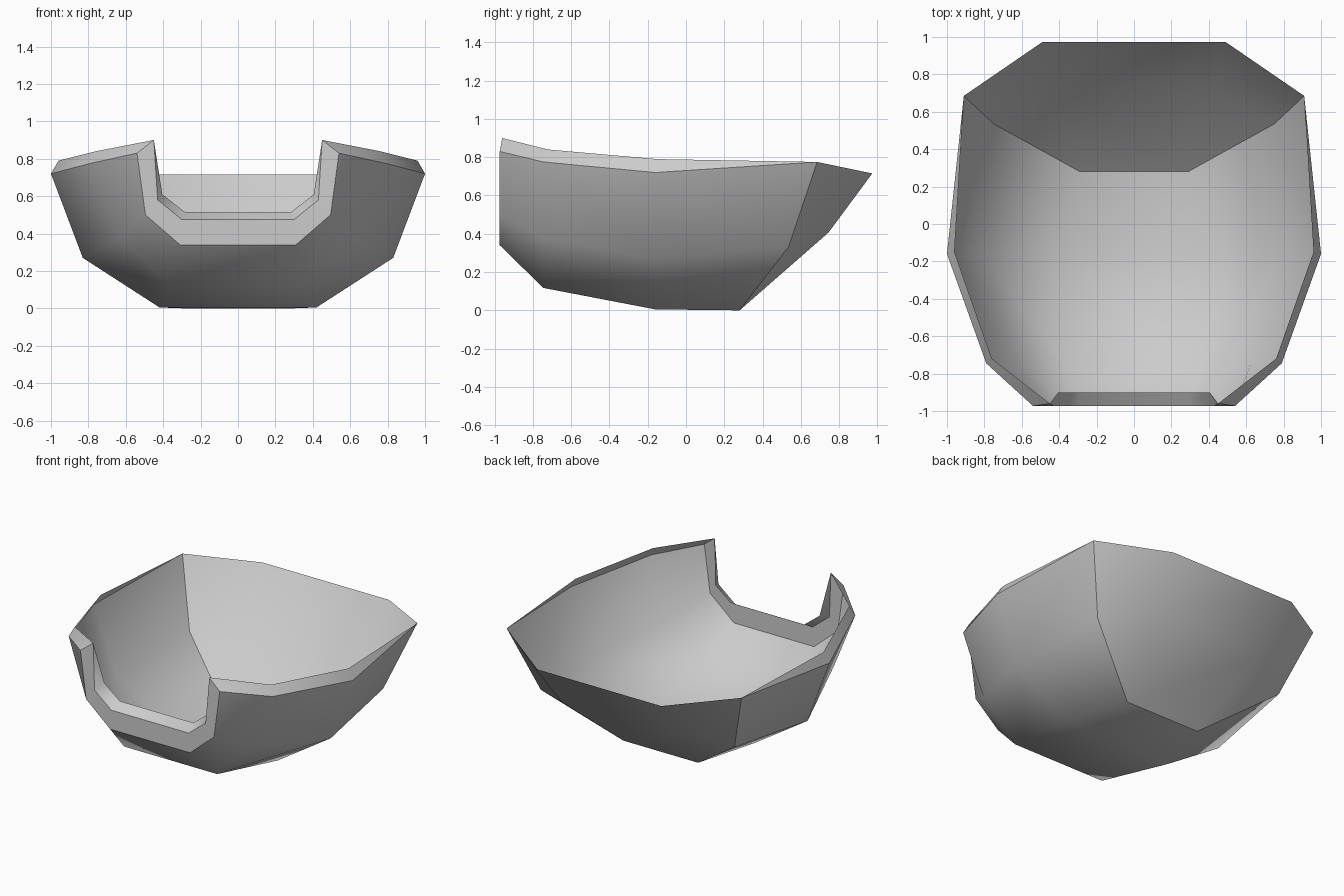
import bpy, bmesh

cube = bpy.data.objects.get("Cube")
if cube:
    bpy.data.objects.remove(cube)

grey = bpy.data.materials.new("plain_grey")
grey.use_nodes = True
colour = (0.6, 0.6, 0.6, 1)
grey.diffuse_color = colour
grey.node_tree.nodes["Principled BSDF"].inputs["Base Color"].default_value = colour

bm = bmesh.new()
patch = bm.faces.layers.int.new("patch")
verts = {}


def vert(co):
    """Share one vertex wherever two sections meet."""
    if co not in verts:
        verts[co] = bm.verts.new(co)
    return verts[co]


def pair(x, y, z):
    return [vert((x, y, z)), vert((-x, y, z))]


def section(*half):
    """U-shaped cross-section, from the left rim under to the right rim."""
    return [vert(p) for p in half] + [vert((-x, y, z)) for x, y, z in reversed(half)]


def face(corners, group):
    corners = list(dict.fromkeys(corners))
    if len(corners) > 2:
        bm.faces.new(corners)[patch] = group


# Cross-sections of the thin shell, back to front, then the notch edge and lip
back = section((0.91, 0.685, 0.775), (0.75, 0.535, 0.33), (0.29, 0.28, 0))
loops = [
    back,
    section((1.0, -0.16, 0.72), (0.83, -0.16, 0.27), (0.42, -0.16, 0.005)),
    section((0.79, -0.745, 0.775), (0.625, -0.745, 0.375), (0.36, -0.745, 0.117)),
    section((0.54, -0.973, 0.83), (0.495, -0.973, 0.5), (0.31, -0.973, 0.34)),
    section((0.45, -0.96, 0.9), (0.43, -0.973, 0.58), (0.3, -0.973, 0.475)),
    section((0.45, -0.96, 0.9), (0.405, -0.9, 0.61), (0.285, -0.9, 0.515)),
]

# Skin the shell wall, the front edge and the lip
WALL, FRONT, LIP, RIM, PANEL = range(5)
for k, group in enumerate([WALL, WALL, WALL, FRONT, LIP]):
    a, b = loops[k], loops[k + 1]
    for i in range(5):
        if k == 1 and i == 1:      # fold across the lower left quarter
            face([b[2], a[2], a[1]], group)
            face([b[1], b[2], a[1]], group)
        elif k == 1 and i == 3:    # and the lower right one
            face([b[3], a[4], a[3]], group)
            face([b[3], b[4], a[4]], group)
        else:
            face([b[i], b[i + 1], a[i + 1], a[i]], group)

# Rim flange folded in along the top, tapering to nothing at the back
flange = [
    [back[0], back[5]],
    pair(0.96, -0.15, 0.79),
    pair(0.76, -0.72, 0.84),
    [loops[4][0], loops[4][5]],
]
for k in range(3):
    for side, end in ((0, 0), (1, 5)):
        strip = [loops[k + 1][end], loops[k][end], flange[k][side], flange[k + 1][side]]
        face(strip[::-1] if side else strip, RIM)

# Bulged rear panel, rising to a thin lip
c0, c1 = pair(0.44, 0.745, 0.407)
l0, l1 = pair(0.49, 0.973, 0.715)
p = back
for corners in ([p[2], p[3], c1, c0], [p[1], p[2], c0], [p[0], p[1], c0, l0],
                [c0, c1, l1, l0], [p[3], p[4], c1], [p[4], p[5], l1, c1]):
    face(corners, PANEL)

# Smooth within each patch, crisp between patches
for f in bm.faces:
    f.smooth = True
for e in bm.edges:
    e.smooth = len({f[patch] for f in e.link_faces}) == 1

mesh = bpy.data.meshes.new("scoop_shell")
bm.to_mesh(mesh)
bm.free()
mesh.materials.append(grey)
shell = bpy.data.objects.new("scoop_shell", mesh)
bpy.context.collection.objects.link(shell)
